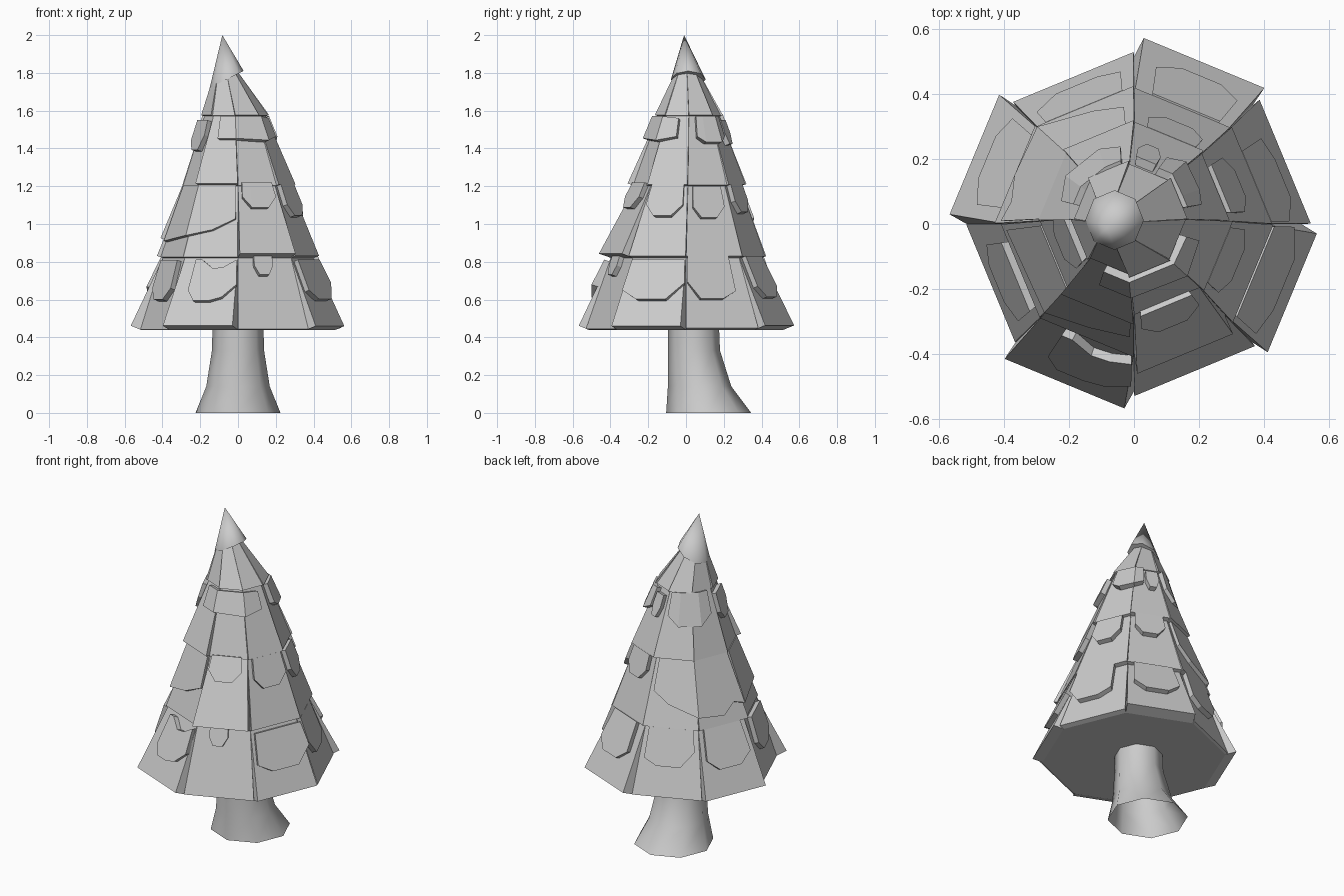
import bpy, bmesh
from math import sin, cos, radians

if "Cube" in bpy.data.objects:
    bpy.data.objects.remove(bpy.data.objects["Cube"])

# Foliage profile: z, corner radius, centre x, centre y
RINGS = [(.44, .515, 0, 0), (.82, .395, 0, 0), (1.2, .275, 0, .01),
         (1.57, .16, -.015, .015), (1.82, .05, -.065, .005)]
# Outward lift of each of the 8 panels at the bottom of each tier
LIFT = [[.03, .07, .015, .065, .002, .065, .015, .06],
        [.03, .025, .03, .035, .015, .015, .07, .035],
        [.02, .03, .035, .02, .015, .045, .015, .03],
        [.02, .01, .02, .01, .02, .01, .02, .015]]


def skin(theta, z, off=0):
    """Point on the octagonal cone, pushed off along the slope's normal."""
    i = 0
    while i < 3 and z > RINGS[i + 1][0]:
        i += 1
    a, b = RINGS[i], RINGS[i + 1]
    t = (z - a[0]) / (b[0] - a[0])
    r, cx, cy = (a[n] + (b[n] - a[n]) * t for n in (1, 2, 3))
    r = (r + off) * cos(radians(22.5)) / cos(radians(theta % 45 - 22.5))
    return (cx + r * cos(radians(theta)), cy + r * sin(radians(theta)), z + off * .33)


def finish(bm, name, angle=None):
    me = bpy.data.meshes.new(name)
    bm.to_mesh(me)
    bm.free()
    ob = bpy.data.objects.new(name, me)
    bpy.context.collection.objects.link(ob)
    if angle:
        bpy.ops.object.select_all(action='DESELECT')
        ob.select_set(True)
        bpy.context.view_layer.objects.active = ob
        bpy.ops.object.shade_smooth_by_angle(angle=radians(angle))
    return ob


def strip(bm, cols):
    """Raised strip without a hidden back.
    Each column: outer top, outer bottom, inner bottom, inner top."""
    vs = [[bm.verts.new(p) for p in c] for c in cols]
    for a, b in zip(vs, vs[1:]):
        for i, j in ((0, 1), (1, 2), (3, 0)):
            bm.faces.new((a[i], a[j], b[j], b[i]))
    bm.faces.new(vs[0][::-1])
    bm.faces.new(vs[-1])


def shingle(bm, tier, cols, thick):
    """Tab following the lift of the panel beneath it."""
    z0, z1 = RINGS[tier][0], RINGS[tier + 1][0]
    k = int(cols[len(cols) // 2][0] // 45) % 8

    def lift(z):
        return max(0, LIFT[tier][k] * (z1 - z) / (z1 - z0))
    strip(bm, [(skin(th, zt, lift(zt) + thick), skin(th, zb, lift(zb) + thick),
                skin(th, zb, lift(zb) - .008), skin(th, zt, lift(zt) - .008))
               for th, zt, zb in cols])


def rounded(a, b, top, bot, l=.06, r=.06):
    w = b - a
    return [(a, top, bot + l), (a + w * .25, top, bot),
            (a + w * .72, top, bot), (b, top, bot + r)]


# Trunk, open at the ends: z, centre y, radius
bm = bmesh.new()
rows = [[bm.verts.new((r * cos(radians(45 * i)), cy + r * sin(radians(45 * i)), z))
         for i in range(8)]
        for z, cy, r in [(0, .12, .225), (.14, .072, .168), (.33, .042, .138), (.45, .04, .135)]]
for a, b in zip(rows, rows[1:]):
    for i in range(8):
        j = (i + 1) % 8
        bm.faces.new((a[i], a[j], b[j], b[i]))
finish(bm, "trunk", 60)

# Flat underside of the foliage
bm = bmesh.new()
bm.faces.new([bm.verts.new(skin(-45 * i, .44)) for i in range(8)])
finish(bm, "foliage_underside")

# Overlapping panels of each tier; raised ones taper in at the lower corner
for t in range(4):
    bm = bmesh.new()
    z0, z1 = RINGS[t][0], RINGS[t + 1][0]
    for k in range(8):
        o = LIFT[t][k]
        a, b = 45 * k, 45 * k + 45
        ins = 3 if o > .055 else .3
        strip(bm, [(skin(a + .1, z1, .003), skin(a + ins * .4, z0, o), skin(a, z0), skin(a, z1)),
                   (skin(b - .1, z1, .003), skin(b - ins, z0, o), skin(b, z0), skin(b, z1))])
    finish(bm, f"foliage_tier_{t + 1}")

# Shingles hanging on each tier
tabs = {
    0: [rounded(1, 34, .82, .59, .09, .04), rounded(50, 82, .82, .59),
        rounded(95, 131, .82, .61, .04, .09), rounded(139, 173, .82, .59),
        rounded(188, 220, .80, .59),
        [(237, .80, .63), (242, .80, .57), (252, .75, .57), (260, .76, .59), (269, .80, .66)],
        rounded(282, 297, .82, .72, .05, .05), rounded(318, 359, .80, .58, .05, .09)],
    1: [rounded(5, 36, 1.19, 1.02), rounded(50, 82, 1.2, 1.05),
        rounded(274, 308, 1.21, 1.07), rounded(320, 356, 1.2, 1.03)],
    2: [rounded(12, 60, 1.56, 1.42, .03, .03), rounded(64, 84, 1.54, 1.41),
        rounded(98, 165, 1.57, 1.38), rounded(180, 222, 1.54, 1.38, .05, .08),
        [(244, 1.56, 1.44), (270, 1.56, 1.44), (315, 1.56, 1.43), (343, 1.55, 1.45)]],
}
for t, items in tabs.items():
    bm = bmesh.new()
    for cols in items:
        shingle(bm, t, cols, .031)
    finish(bm, f"shingles_{t + 1}")

# Broad sheets on the left and back
bm = bmesh.new()
for cols in ([(183, 1.2, .90), (225, 1.2, .93), (247, 1.2, .96), (268, 1.2, 1.02)],
             [(95, 1.2, 1.02), (110, 1.2, .95), (135, 1.2, .89),
              (158, 1.2, .87), (170, 1.2, .93), (179, 1.2, .91)]):
    shingle(bm, 1, cols, .02)
finish(bm, "broad_sheets")

# Tilted pointed cap
bm = bmesh.new()
ring = []
for i in range(8):
    x, y = .09 * cos(radians(45 * i)), .092 * sin(radians(45 * i))
    ring.append(bm.verts.new((-.06 + x, .012 + y, 1.765 + .5 * x)))
apex = bm.verts.new((-.083, -.01, 2))
for i in range(8):
    bm.faces.new((ring[i], ring[(i + 1) % 8], apex))
bm.faces.new(ring[::-1])
finish(bm, "treetop", 55)
